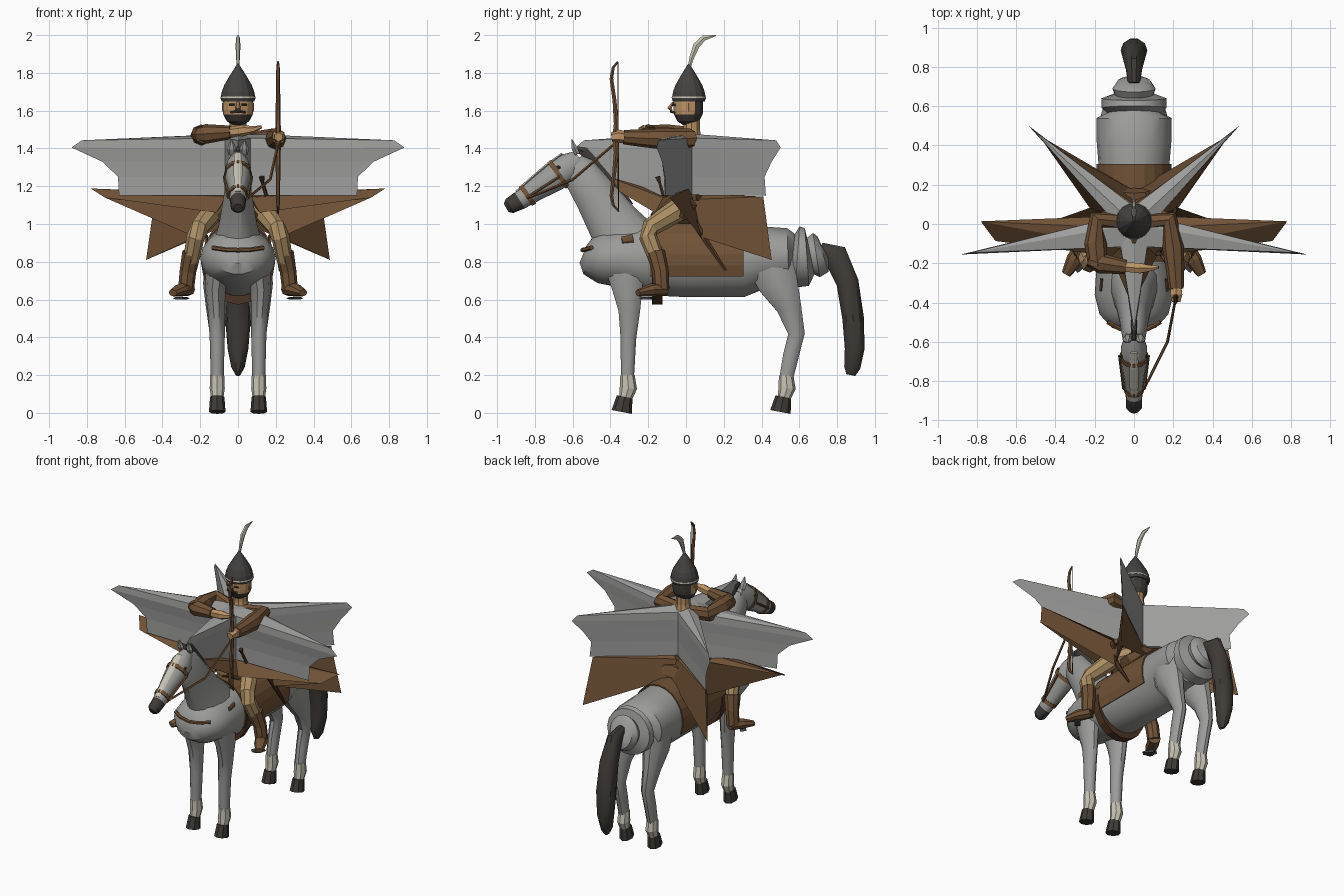
import bpy, bmesh, math
from mathutils import Vector as V


def mat(name, r, g, b):
    m = bpy.data.materials.new(name)
    m.diffuse_color = (r, g, b, 1)
    return m


GRAY = mat("horse_gray", .33, .33, .32)
CLOTH = mat("cloth_gray", .35, .35, .345)
BROWN = mat("leather_brown", .165, .085, .038)
DBROWN = mat("dark_leather", .075, .035, .018)
TAN = mat("trouser_tan", .42, .28, .13)
SKIN = mat("skin", .5, .29, .13)
DARK = mat("dark_hair", .05, .044, .038)
STEEL = mat("dark_steel", .058, .055, .052)
CREAM = mat("cream", .58, .55, .46)


def build(name, verts, faces, mats, rule=None, mirror=False, smooth=None, thick=0):
    me = bpy.data.meshes.new(name)
    me.from_pydata([tuple(v) for v in verts], [], faces)
    bm = bmesh.new()
    bm.from_mesh(me)
    bmesh.ops.recalc_face_normals(bm, faces=bm.faces)
    if rule:
        for f in bm.faces:
            f.material_index = rule(f.calc_center_median())
    bm.to_mesh(me)
    bm.free()
    for m in (mats if isinstance(mats, (list, tuple)) else [mats]):
        me.materials.append(m)
    if smooth:
        me.shade_smooth()
        me.set_sharp_from_angle(angle=math.radians(smooth))
    ob = bpy.data.objects.new(name, me)
    bpy.context.collection.objects.link(ob)
    if thick:
        ob.modifiers.new("thick", 'SOLIDIFY').thickness = thick
    if mirror:
        ob.modifiers.new("mirror", 'MIRROR')
    return ob


def loft(name, rings, mats, caps=(True, True), closed=True, **kw):
    n = len(rings[0])
    verts = [p for r in rings for p in r]
    faces = [(k * n + i, k * n + (i + 1) % n, (k + 1) * n + (i + 1) % n, (k + 1) * n + i)
             for k in range(len(rings) - 1) for i in range(n if closed else n - 1)]
    if caps[0]:
        faces.append(tuple(range(n)))
    if caps[1]:
        faces.append(tuple(range(len(verts) - n, len(verts))))
    return build(name, verts, faces, mats, **kw)


def limb(name, pts, mats, sides=8, ref=(1, 0, 0), **kw):
    """Sweep ellipses along a path; each point is x, y, z, half width, half depth."""
    c = [V(p[:3]) for p in pts]
    rings = []
    for i, p in enumerate(pts):
        t = (c[min(i + 1, len(c) - 1)] - c[max(i - 1, 0)]).normalized()
        u = V(ref)
        u = (u - t * u.dot(t)).normalized()
        w = t.cross(u)
        a, b = p[3], p[-1]
        rings.append([c[i] + u * a * math.cos(q) + w * b * math.sin(q)
                      for q in (2 * math.pi * k / sides for k in range(sides))])
    return loft(name, rings, mats, **kw)


def lathe(name, prof, y, mats, sides=12, sx=1, **kw):
    rings = [[(sx * r * math.cos(q), y + r * math.sin(q), z)
              for q in (2 * math.pi * k / sides for k in range(sides))] for z, r in prof]
    return loft(name, rings, mats, **kw)


def star(name, levels, mats, **kw):
    """Five-pointed cloth: each level lists (angle, radius, z) down the right half, back to front."""
    rings = []
    for lv in levels:
        half = [V((r * math.cos(math.radians(a)), r * math.sin(math.radians(a)), z)) for a, r, z in lv]
        rings.append(half + [V((-p.x, p.y, p.z)) for p in half[-2:0:-1]])
    return loft(name, rings, mats, **kw)


# ---- horse ----
limb("horse_body", [(0, -.545, .84, .05, .05), (0, -.52, .83, .12, .1), (0, -.46, .82, .175, .135),
     (0, -.36, .82, .2, .155), (0, -.2, .81, .19, .19), (0, 0, .81, .18, .2), (0, .3, .81, .18, .2),
     (0, .42, .825, .19, .165), (0, .54, .83, .19, .15), (0, .565, .83, .135, .12), (0, .59, .825, .165, .165),
     (0, .64, .825, .165, .155), (0, .66, .83, .1, .1), (0, .69, .835, .11, .12), (0, .725, .84, .085, .1),
     (0, .74, .85, .03, .04)], GRAY, 18, smooth=35)
limb("horse_neck", [(0, -.27, .83, .15, .2), (0, -.38, 1.0, .1, .145), (0, -.48, 1.15, .075, .115),
     (0, -.575, 1.29, .06, .095), (0, -.6, 1.33, .04, .06)], GRAY, 14, smooth=35)
limb("horse_head", [(0, -.56, 1.345, .04, .05), (0, -.62, 1.3, .065, .08), (0, -.7, 1.245, .068, .075),
     (0, -.8, 1.18, .05, .06), (0, -.88, 1.125, .042, .05), (0, -.935, 1.095, .04, .042),
     (0, -.952, 1.085, .022, .025)], [GRAY, DARK], 12, rule=lambda c: int(c.y < -.885), smooth=35)
limb("blaze", [(0, -.655, 1.372, .02, .008), (0, -.74, 1.31, .024, .008), (0, -.832, 1.232, .022, .008),
     (0, -.898, 1.17, .018, .008)], CREAM, 6)
limb("ear", [(.032, -.575, 1.37, .02, .015), (.034, -.59, 1.4, .024, .018), (.034, -.605, 1.45, .002, .002)],
     GRAY, 6, mirror=True)
limb("eye", [(.058, -.675, 1.3, .012, .012), (.066, -.678, 1.297, .008, .008)], DARK, 6,
     ref=(0, 0, 1), mirror=True)
limb("mane", [(0, -.59, 1.40, .012, .015), (0, -.54, 1.385, .016, .03), (0, -.46, 1.29, .016, .03),
     (0, -.37, 1.19, .014, .03), (0, -.29, 1.1, .01, .015)], DARK, 6)
limb("tail", [(0, .71, .87, .03, .035), (0, .79, .835, .042, .07), (0, .855, .69, .06, .062),
     (0, .885, .5, .068, .06), (0, .893, .34, .055, .055), (0, .88, .24, .035, .045),
     (0, .872, .2, .012, .025)], DARK, 10, smooth=35)

# legs, socks and hooves
limb("front_leg", [(.1, -.33, .82, .07, .12), (.12, -.31, .66, .055, .085), (.115, -.30, .54, .045, .06),
     (.11, -.305, .4, .04, .044), (.11, -.31, .18, .034, .036)], GRAY, 10, mirror=True, smooth=40)
limb("hind_leg", [(.1, .44, .82, .075, .14), (.11, .49, .68, .075, .11), (.115, .545, .56, .055, .07),
     (.11, .585, .42, .04, .046), (.11, .555, .3, .036, .044), (.11, .53, .18, .034, .038)],
     GRAY, 10, mirror=True, smooth=40)
for nm, y in (("front", -.31), ("hind", .53)):
    limb(nm + "_sock", [(.11, y, .2, .037, .038), (.11, y + .005, .13, .04, .046), (.11, y - .01, .08, .033, .035)],
         CREAM, 8, mirror=True)
    limb(nm + "_hoof", [(.11, y - .015, .085, .038, .042), (.11, y - .03, .005, .044, .055)],
         DARK, 8, mirror=True)

# ---- tack ----
limb("nose_band", [(0, -.83, 1.16, .052, .063), (0, -.85, 1.146, .051, .061)], BROWN, 12)
limb("cheek_band", [(0, -.665, 1.27, .073, .086), (0, -.685, 1.256, .073, .085)], BROWN, 12)
limb("cheek_strap", [(.073, -.67, 1.25, .008), (.052, -.84, 1.14, .008)], BROWN, 5, mirror=True)
limb("rein", [(.05, -.84, 1.135, .007), (.17, -.6, 1.235, .008), (.215, -.36, 1.44, .007)], BROWN, 5)
limb("chest_strap", [(x, y, z, .012, .012) for x, y, z in ((-.135, -.5, .875), (-.07, -.535, .865),
     (0, -.548, .862), (.07, -.535, .865), (.135, -.5, .875))], BROWN, 6, ref=(0, 0, 1))
limb("strap_patch", [(.17, -.34, .915, .018, .008), (.165, -.28, .925, .022, .008)], BROWN, 6,
     ref=(0, 0, 1), mirror=True)
limb("girth", [(0, -.18, .795, .196, .222), (0, -.125, .795, .196, .222)], DBROWN, 16)
arc = [math.radians(-24 + 228 * k / 14) for k in range(15)]
loft("saddle_blanket", [[(.192 * math.cos(q), y, .81 + .215 * math.sin(q)) for q in arc]
     for y in (-.19, -.05, .1, .305)], BROWN, (False, False), closed=False, thick=.008)
limb("saddle", [(0, -.17, 1.08, .05, .04), (0, -.1, 1.04, .12, .05), (0, .08, 1.04, .13, .05),
     (0, .17, 1.07, .08, .04)], BROWN, 8)

# ---- rider's clothes ----
tunic = [[(90, .05, 1.475), (43, .09, 1.475), (15, .06, 1.475), (-10, .1, 1.475), (-60, .07, 1.475), (-90, .09, 1.475)]]
for vz, side, back, front, z in ((1.455, .84, .70, .54, 1.443), (1.40, .895, .735, .585, 1.405),
                                 (1.33, .73, .665, .51, 1.33), (1.25, .645, .61, .44, 1.25),
                                 (1.15, .64, .62, .34, 1.15)):
    tunic.append([(90, .09, vz), (43, back, z), (15, .12, vz), (-10, side, z), (-60, .135, vz), (-90, front, z)])
star("tunic", tunic, CLOTH)
star("coat_skirt", [
    [(90, .08, 1.16), (43, .1, 1.16), (15, .1, 1.16), (-10, .11, 1.16), (-60, .1, 1.16), (-90, .1, 1.16)],
    [(90, .1, 1.13), (43, .6, 1.145), (18, .13, 1.13), (1, .78, 1.188), (-60, .14, 1.14), (-90, .44, 1.26)],
    [(90, .17, 1.02), (43, .665, .81), (20, .24, .93), (-7, .71, 1.14), (-55, .2, 1.06), (-90, .4, 1.2)]],
    BROWN, caps=(True, False))
lathe("belt", [(1.125, .105), (1.155, .105)], 0, BROWN, 12, sx=2)

# ---- rider's limbs ----
limb("trouser_leg", [(.05, .04, 1.1, .06), (.13, -.05, 1.07, .06), (.205, -.19, .98, .05), (.225, -.2, .93, .048),
     (.25, -.15, .8, .042)], TAN, 8, mirror=True)
limb("boot", [(.245, -.16, .85, .05), (.265, -.135, .75, .044), (.275, -.13, .655, .042)], BROWN, 8, mirror=True)
limb("boot_foot", [(.262, -.11, .655, .04, .035), (.305, -.185, .65, .042, .034), (.345, -.255, .635, .025, .018)],
     BROWN, 8, mirror=True)
limb("stirrup", [(.285, -.19, .607, .045, .008), (.315, -.215, .607, .045, .008)], STEEL, 6, mirror=True)
limb("bow_arm", [(.05, .01, 1.44, .045), (.18, .02, 1.455, .05), (.2, -.12, 1.45, .056), (.21, -.24, 1.455, .046),
     (.215, -.33, 1.46, .038)], BROWN, 8, ref=(0, 0, 1))
limb("bow_hand", [(.215, -.32, 1.46, .03), (.215, -.36, 1.465, .036), (.215, -.395, 1.46, .024)], SKIN, 6, ref=(0, 0, 1))
limb("draw_upper_arm", [(-.05, .01, 1.44, .045), (-.19, .02, 1.465, .05), (-.195, -.1, 1.47, .057),
     (-.185, -.215, 1.475, .048)], BROWN, 8, ref=(0, 0, 1))
limb("draw_forearm", [(-.23, -.18, 1.475, .035), (-.17, -.2, 1.477, .052), (-.04, -.22, 1.485, .036)],
     BROWN, 8, ref=(0, 0, 1))
limb("draw_hand", [(-.05, -.218, 1.485, .028), (.03, -.225, 1.495, .03), (.08, -.225, 1.5, .018),
     (.125, -.22, 1.515, .008)], SKIN, 6, ref=(0, 0, 1))

# ---- head and helmet ----
lathe("neck", [(1.45, .055), (1.5, .046), (1.57, .046)], .03, SKIN, 10)
lathe("head", [(1.525, .03), (1.545, .06), (1.58, .078), (1.605, .081), (1.64, .081), (1.67, .078)], .012,
      [SKIN, DARK], 14, rule=lambda c: int(c.z < 1.583 or c.y > .045))
limb("nose", [(0, -.068, 1.645, .009, .006), (0, -.088, 1.612, .014, .014), (0, -.075, 1.602, .012, .008)], SKIN, 6)
limb("moustache", [(-.04, -.062, 1.59, .006), (0, -.078, 1.596, .009), (.04, -.062, 1.59, .006)], DARK, 5, ref=(0, 0, 1))
limb("rider_eye", [(.02, -.07, 1.63, .007, .006), (.045, -.06, 1.63, .007, .006)], DARK, 5, ref=(0, 0, 1), mirror=True)
limb("rider_ear", [(.078, .012, 1.64, .008, .012), (.078, .012, 1.595, .006, .008)], SKIN, 6, mirror=True)
lathe("helmet", [(1.648, .086), (1.665, .092), (1.7, .086), (1.735, .073), (1.785, .044), (1.848, .004)], .015, STEEL, 14)
lathe("helmet_band", [(1.667, .0935), (1.675, .0925)], .015, CREAM, 14)
limb("plume", [(0, .015, 1.82, .006, .008), (0, .03, 1.88, .01, .014), (0, .055, 1.945, .013, .02),
     (0, .095, 1.985, .01, .017), (0, .158, 1.998, .002, .003)], CREAM, 6)

# ---- weapons ----
limb("bow", [(.212, y, z, r) for y, z, r in ((-.36, 1.86, .005), (-.385, 1.83, .009), (-.395, 1.77, .011),
     (-.378, 1.65, .012), (-.37, 1.53, .014), (-.375, 1.46, .017), (-.37, 1.38, .014), (-.38, 1.27, .012),
     (-.395, 1.15, .011), (-.385, 1.1, .009), (-.355, 1.065, .005))], BROWN, 6)
limb("bow_string", [(.212, -.36, 1.855, .003), (.212, -.358, 1.07, .003)], DBROWN, 4)
limb("sheath", [(.2, .0, 1.08, .012, .022), (.215, .1, .92, .012, .018), (.22, .21, .755, .006, .008)], DBROWN, 6)
limb("bow_case", [(.19, -.01, 1.18, .02, .012), (.2, .02, 1.1, .022, .045), (.2, -.02, 1.03, .012, .02)], DBROWN, 6)
limb("dagger_hilt", [(.125, -.15, 1.25, .016), (.13, -.14, 1.22, .008), (.15, -.12, 1.15, .01)], DBROWN, 6)
